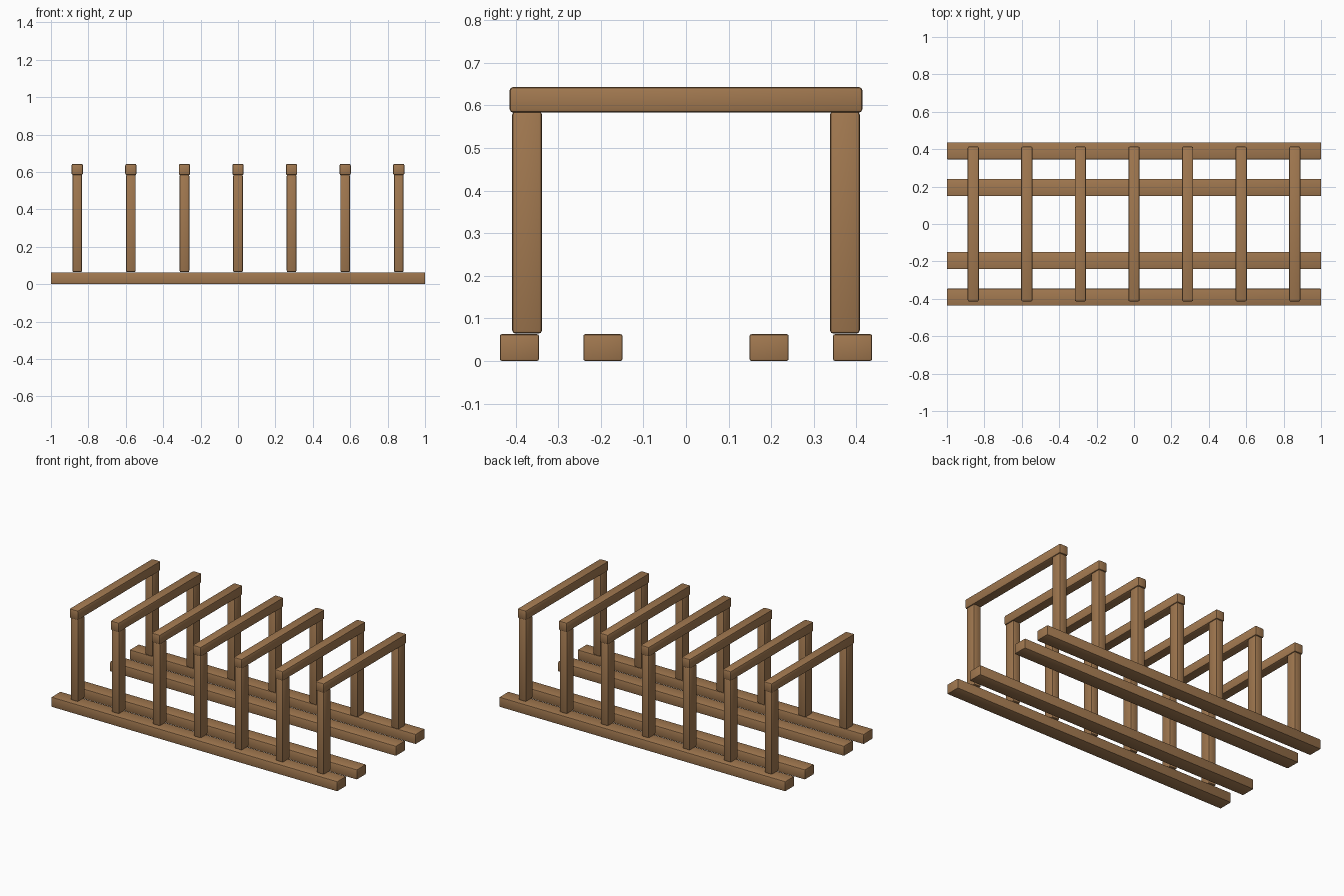
import bpy
import math

cube = bpy.data.objects.get("Cube")
if cube:
    bpy.data.objects.remove(cube, do_unlink=True)

# Single wood colour
wood = bpy.data.materials.new("warm_brown_wood")
wood.use_nodes = True
color = (0.36, 0.19, 0.08, 1)
wood.diffuse_color = color
wood.node_tree.nodes["Principled BSDF"].inputs["Base Color"].default_value = color


def timber(name, center, size, bevel):
    """Rectangular timber with softly rounded edges."""
    bpy.ops.mesh.primitive_cube_add(size=1, location=center)
    obj = bpy.context.object
    obj.name = name
    obj.scale = size
    bpy.ops.object.transform_apply(location=False, rotation=False, scale=True)
    mod = obj.modifiers.new("rounded_edges", 'BEVEL')
    mod.width = bevel
    mod.segments = 2
    bpy.ops.object.modifier_apply(modifier=mod.name)
    obj.data.materials.append(wood)
    bpy.ops.object.shade_smooth_by_angle(angle=math.radians(40))
    return obj


# Four long ground rails
for side, sign in (("front", -1), ("back", 1)):
    timber(f"{side}_outer_rail", (0, sign * 0.391, 0.0315), (2, 0.092, 0.063), 0.005)
    timber(f"{side}_inner_rail", (0, sign * 0.195, 0.0315), (2, 0.092, 0.063), 0.005)

# Seven hoops: two posts carrying a crossbar
for i in range(7):
    x = (i - 3) * 0.2865
    for side, sign in (("front", -1), ("back", 1)):
        timber(f"{side}_post_{i + 1}", (x, sign * 0.373, 0.325), (0.052, 0.07, 0.522), 0.008)
    timber(f"crossbar_{i + 1}", (x, 0, 0.613), (0.06, 0.828, 0.06), 0.008)
